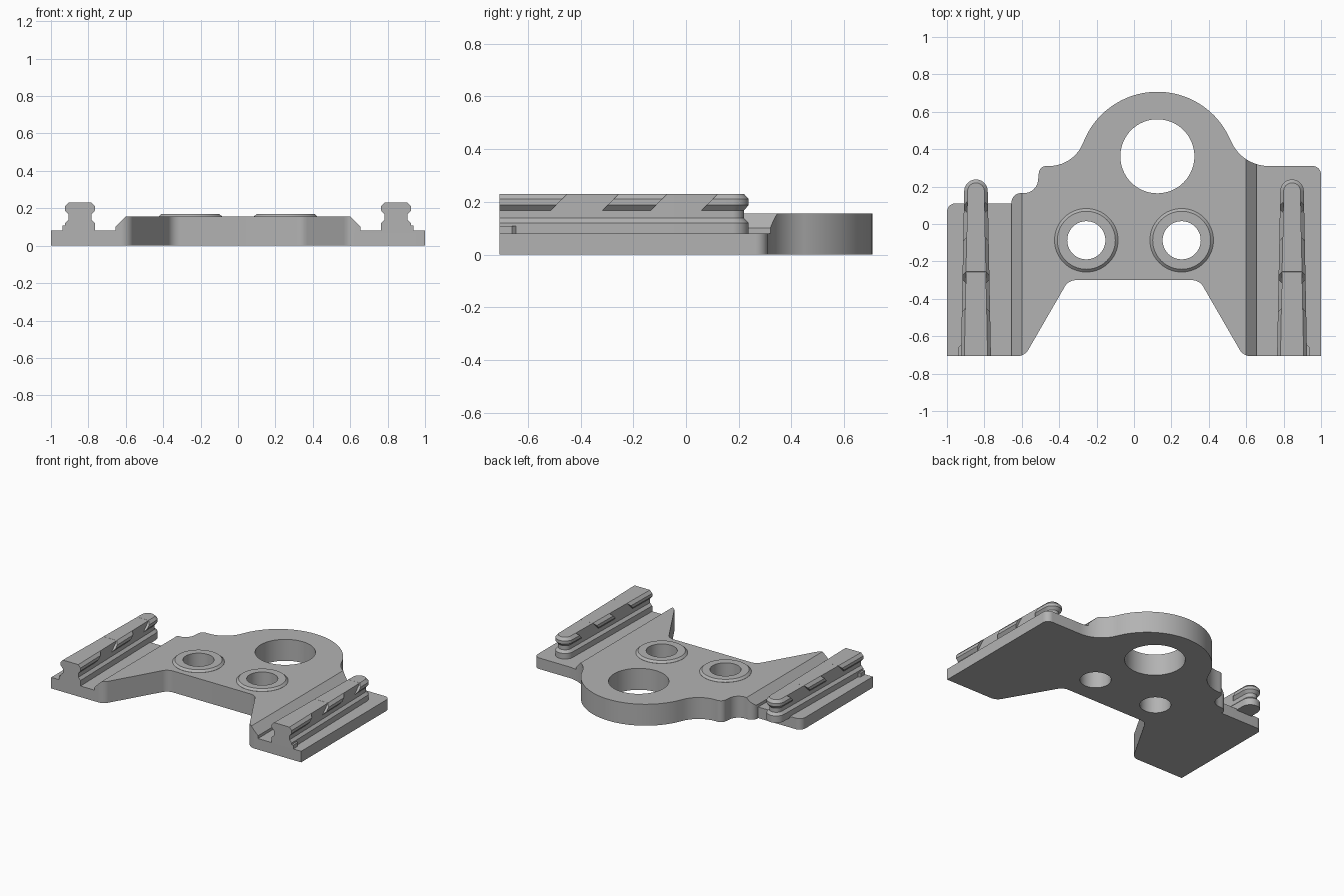
import bpy, bmesh
from math import sin, cos, tan, pi, radians
from mathutils import Vector

cube = bpy.data.objects.get("Cube")
if cube:
    bpy.data.objects.remove(cube, do_unlink=True)

grey = bpy.data.materials.new("plain grey")
grey.use_nodes = True
grey.diffuse_color = (0.45, 0.45, 0.45, 1)
grey.node_tree.nodes["Principled BSDF"].inputs["Base Color"].default_value = (0.45, 0.45, 0.45, 1)

FRONT = -0.707
RAIL_X = 0.845


def loft(name, rings):
    """Solid skinned through matching closed rings of 3D points."""
    bm = bmesh.new()
    loops = [[bm.verts.new(p) for p in ring] for ring in rings]
    n = len(loops[0])
    for a, b in zip(loops, loops[1:]):
        for i in range(n):
            j = (i + 1) % n
            bm.faces.new((a[i], a[j], b[j], b[i]))
    bm.faces.new(loops[0])
    bm.faces.new(loops[-1])
    bmesh.ops.recalc_face_normals(bm, faces=bm.faces)
    mesh = bpy.data.meshes.new(name)
    bm.to_mesh(mesh)
    bm.free()
    mesh.materials.append(grey)
    obj = bpy.data.objects.new(name, mesh)
    bpy.context.collection.objects.link(obj)
    return obj


def disc(x, y, r, z, n=64):
    return [(x + r * cos(2 * pi * i / n), y + r * sin(2 * pi * i / n), z) for i in range(n)]


def combine(obj, tool, operation):
    """Apply a boolean and remove the tool."""
    mod = obj.modifiers.new("boolean", 'BOOLEAN')
    mod.operation = operation
    mod.solver = 'EXACT'
    mod.object = tool
    bpy.ops.object.select_all(action='DESELECT')
    bpy.context.view_layer.objects.active = obj
    obj.select_set(True)
    bpy.ops.object.modifier_apply(modifier=mod.name)
    bpy.data.objects.remove(tool, do_unlink=True)


def smooth(obj):
    bpy.ops.object.select_all(action='DESELECT')
    bpy.context.view_layer.objects.active = obj
    obj.select_set(True)
    bpy.ops.object.shade_smooth_by_angle(angle=radians(25))


def fillet(corners, steps=10):
    """Round each (x, y, radius) corner of a closed outline."""
    out = []
    for i, (x, y, r) in enumerate(corners):
        p = Vector((x, y))
        if r == 0:
            out.append(p)
            continue
        u = (Vector(corners[i - 1][:2]) - p).normalized()
        v = (Vector(corners[(i + 1) % len(corners)][:2]) - p).normalized()
        half = u.angle(v) / 2
        centre = p + (u + v).normalized() * (r / sin(half))
        a = p + u * (r / tan(half)) - centre
        b = p + v * (r / tan(half)) - centre
        sweep = a.angle(b)
        for k in range(steps + 1):
            t = k / steps
            out.append(centre + (a * sin((1 - t) * sweep) + b * sin(t * sweep)) / sin(sweep))
    return out


# Plate outline: left fork, crotch, right fork, then the round lobe at the back
crown = [(0.125 + 0.425 * cos(radians(a)), 0.282 + 0.425 * sin(radians(a)), 0)
         for a in range(23, 158, 3)]
corners = [
    (-1, FRONT, 0), (-0.585, FRONT, 0.07), (-0.35, -0.3, 0.07),
    (0.35, -0.3, 0.07), (0.585, FRONT, 0.07), (1, FRONT, 0),
    (1, 0.31, 0.045), (0.576, 0.31, 0.22), *crown,
    (-0.325, 0.31, 0.195), (-0.505, 0.31, 0.04), (-0.52, 0.165, 0.075),
    (-0.655, 0.165, 0.05), (-0.655, 0.11, 0), (-1, 0.11, 0.045),
]
outline = fillet(corners)
plate = loft("base_plate", [[(p.x, p.y, z) for p in outline] for z in (0, 0.155)])

# Lower side flanges with a sloped shoulder
shoulder = [(0.455, 0.3), (0.655, 0.1), (0.655, 0.08), (1.1, 0.08), (1.1, 0.3)]
for side in (-1, 1):
    cutter = loft("flange_cutter", [[(side * x, y, z) for x, z in shoulder] for y in (-1, 1)])
    combine(plate, cutter, 'DIFFERENCE')

# Raised collars and through holes
for x in (-0.255, 0.255):
    collar = loft("collar", [disc(x, -0.087, 0.17, 0.1), disc(x, -0.087, 0.17, 0.156),
                             disc(x, -0.087, 0.155, 0.17)])
    combine(plate, collar, 'UNION')
for x, y, r in ((-0.255, -0.087, 0.102), (0.255, -0.087, 0.102), (0.125, 0.362, 0.198)):
    combine(plate, loft("hole_cutter", [disc(x, y, r, -0.2), disc(x, y, r, 0.4)]), 'DIFFERENCE')
smooth(plate)


def rail_ring(cx, grow, z):
    """Slightly tapered rail section: flat front, rounded back."""
    wf, wb = 0.062 + grow, 0.045 + grow
    arc = [(cx + wb * cos(pi * i / 20), 0.175 + wb * sin(pi * i / 20), z) for i in range(21)]
    return [(cx - wf, FRONT, z), (cx + wf, FRONT, z)] + arc


def rail_part(name, cx, levels):
    return loft(name, [rail_ring(cx, g, z) for g, z in levels])


LIP = 0.018
for label, side in (("right", -1), ("left", 1)):
    cx = side * RAIL_X
    foot = rail_part(label + "_rail_foot", cx, [(LIP, 0.07), (LIP, 0.12), (0, 0.138)])
    core = rail_part(label + "_rail_core", cx, [(0, 0.07), (0, 0.2295)])
    lugs = rail_part(label + "_rail_lugs", cx, [(0, 0.168), (LIP, 0.188), (LIP, 0.21), (0, 0.23)])
    # Slanted gaps leave three lugs along the rail
    for start, end in ((-0.51, -0.315), (-0.13, 0.06)):
        gap = [(start - 0.02, 0.15), (end - 0.02, 0.15), (end + 0.08, 0.25), (start + 0.08, 0.25)]
        cutter = loft("gap_cutter", [[(cx + dx, y, z) for y, z in gap] for dx in (-0.2, 0.2)])
        combine(lugs, cutter, 'DIFFERENCE')
    # Small stop at the outer front corner of the rail
    inner, outer = side * 0.9, side * 0.938
    stop = loft(label + "_rail_stop", [
        [(inner, FRONT, z), (outer, FRONT, z), (outer, -0.66, z), (inner, -0.62, z)]
        for z in (0.07, 0.108)])
    for part in (foot, core, lugs, stop):
        smooth(part)
